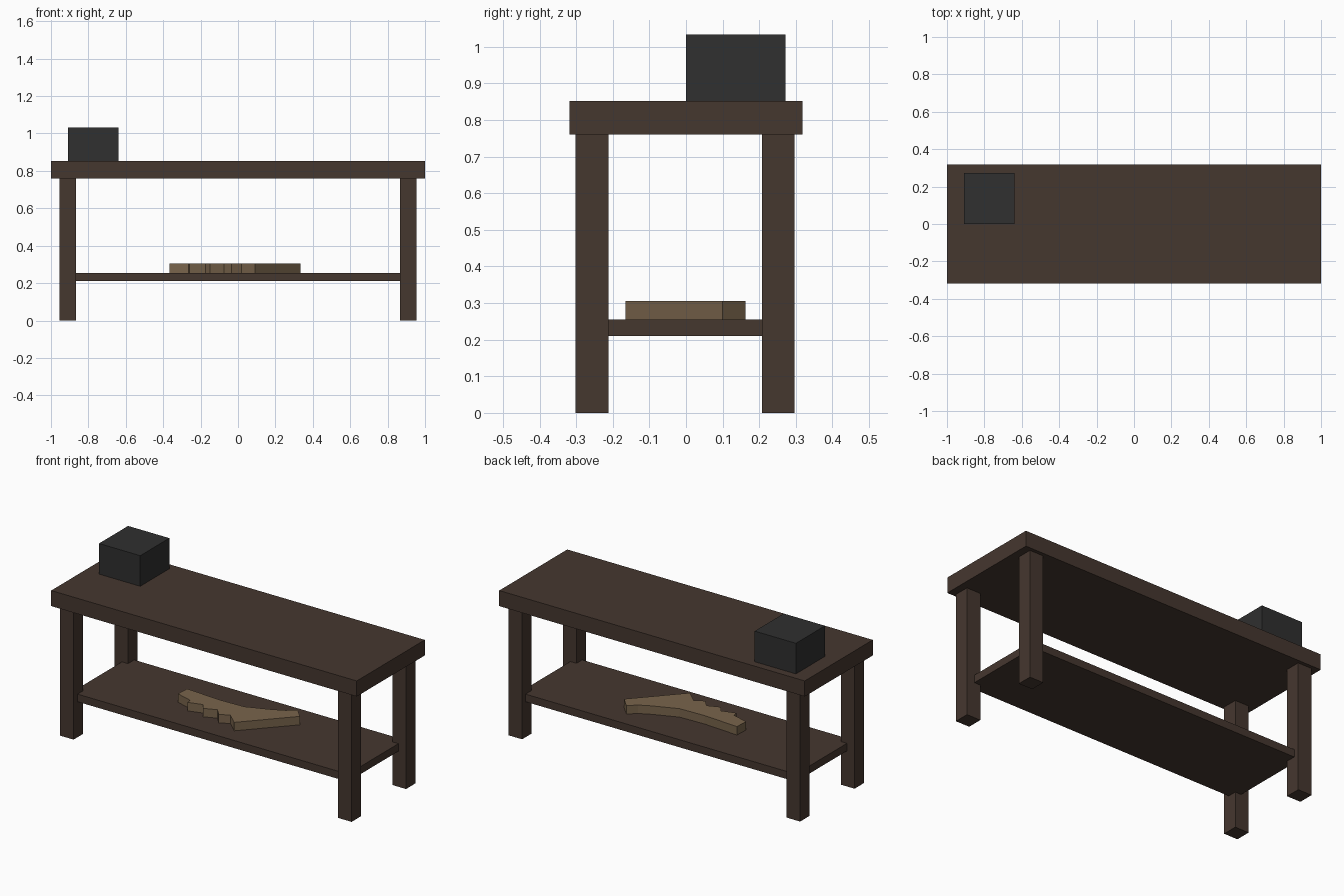
import bpy, bmesh

cube = bpy.data.objects.get("Cube")
if cube:
    bpy.data.objects.remove(cube, do_unlink=True)


def make_material(name, rgb):
    mat = bpy.data.materials.new(name)
    mat.use_nodes = True
    mat.diffuse_color = (*rgb, 1)
    mat.node_tree.nodes["Principled BSDF"].inputs["Base Color"].default_value = (*rgb, 1)
    return mat


dark_wood = make_material("dark wood", (0.060, 0.038, 0.028))
charcoal = make_material("charcoal", (0.029, 0.029, 0.029))
tan_wood = make_material("tan wood", (0.19, 0.128, 0.072))


def prism(name, outline, bottom, top, mat):
    """Extrude a flat outline upward into a solid."""
    bm = bmesh.new()
    base = bm.faces.new([bm.verts.new((x, y, bottom)) for x, y in outline])
    grown = bmesh.ops.extrude_face_region(bm, geom=[base], use_keep_orig=True)
    verts = [v for v in grown["geom"] if isinstance(v, bmesh.types.BMVert)]
    bmesh.ops.translate(bm, verts=verts, vec=(0, 0, top - bottom))
    bmesh.ops.recalc_face_normals(bm, faces=bm.faces)
    mesh = bpy.data.meshes.new(name)
    bm.to_mesh(mesh)
    bm.free()
    mesh.materials.append(mat)
    obj = bpy.data.objects.new(name, mesh)
    bpy.context.collection.objects.link(obj)
    return obj


def box(name, x, y, z, mat):
    """Box from its low and high limits on each axis."""
    outline = [(x[0], y[0]), (x[1], y[0]), (x[1], y[1]), (x[0], y[1])]
    return prism(name, outline, z[0], z[1], mat)


# Table top and lower shelf
box("table_top", (-1, 1), (-0.318, 0.318), (0.76, 0.852), dark_wood)
box("lower_shelf", (-0.905, 0.905), (-0.265, 0.265), (0.21, 0.255), dark_wood)

# Four square legs
for side, cx in (("right", -0.91), ("left", 0.91)):
    for end, cy in (("front", -0.257), ("back", 0.252)):
        box(f"{end}_{side}_leg", (cx - 0.045, cx + 0.045),
            (cy - 0.045, cy + 0.045), (0, 0.76), dark_wood)

# Box standing on the top
box("top_box", (-0.91, -0.64), (0, 0.272), (0.85, 1.033), charcoal)

# Flat wooden piece with a stepped front edge, lying on the shelf
outline = [
    (-0.365, -0.04), (-0.265, -0.07), (-0.26, -0.1), (-0.175, -0.075),
    (-0.15, -0.115), (-0.075, -0.085), (-0.035, -0.13), (0.02, -0.1),
    (0.09, -0.165), (0.335, 0.1), (0.277, 0.162), (0.23, 0.12),
    (0.16, 0.085), (0.02, 0.03), (-0.14, 0.025), (-0.361, 0.04),
]
prism("stepped_wood_piece", outline, 0.255, 0.305, tan_wood)
